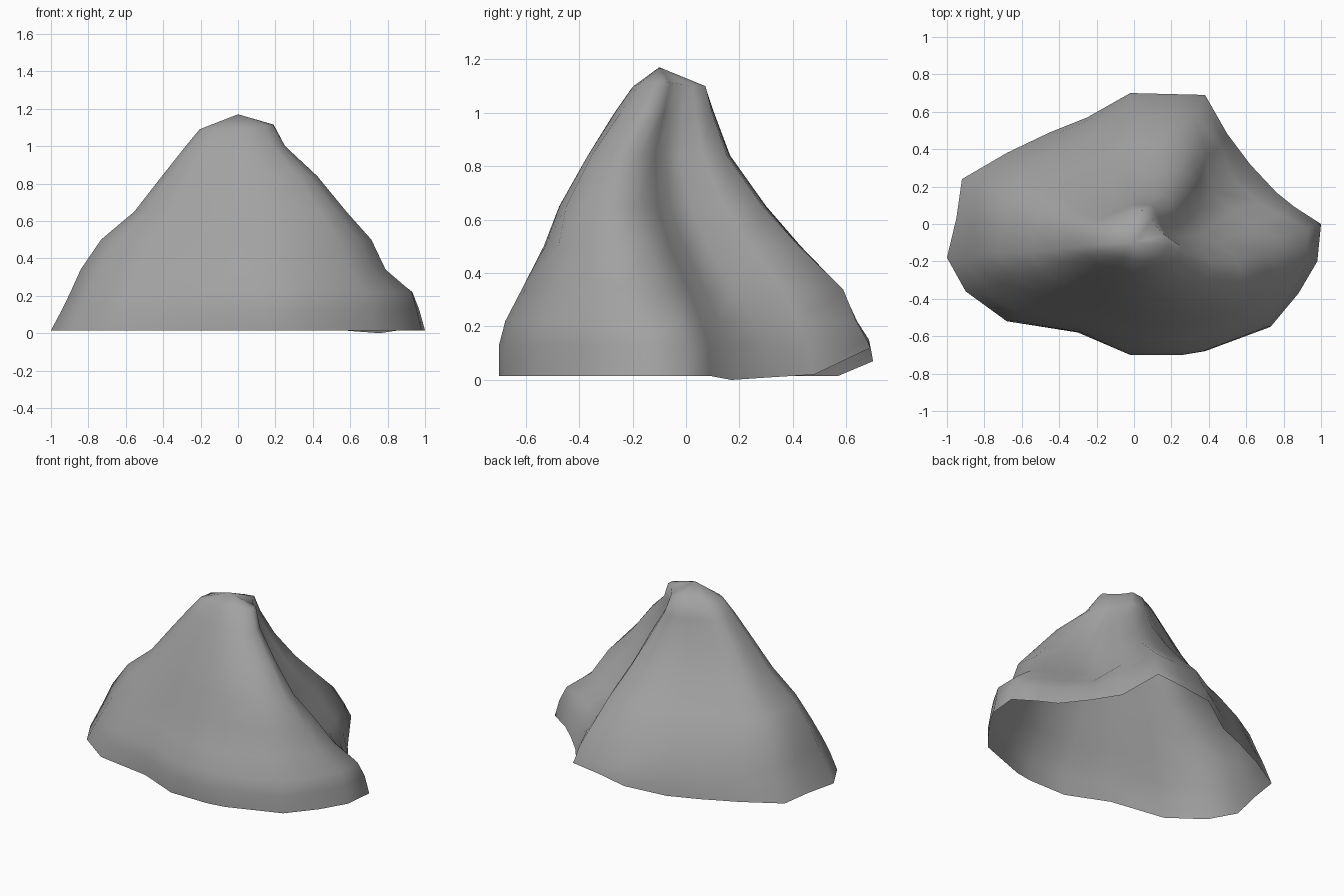
import bpy, bmesh, math

if "Cube" in bpy.data.objects:
    bpy.data.objects.remove(bpy.data.objects["Cube"])

# Footprint of the rock seen from above, anticlockwise
outline = [(1, 0), (.86, .09), (.76, .17), (.62, .32), (.5, .48), (.38, .69), (.18, .695),
           (-.02, .7), (-.25, .57), (-.45, .49), (-.68, .38), (-.92, .24),
           (-.95, .03), (-1, -.18), (-.9, -.36), (-.68, -.52), (-.3, -.58),
           (-.02, -.7), (.26, -.7), (.38, -.68), (.73, -.55), (.88, -.37), (.98, -.2)]

# The open bottom edge is lifted at the back corners
edge_lift = {(.76, .17): 0, (.62, .32): .01, (.5, .48): .02, (.38, .69): .12,
             (.18, .695): .10, (-.02, .7): .07}

# Levels: height, left, right, front and back extents, gully depth, ridge shift
levels = [(.015, 1, 1, .70, .70, 0, 0),
          (.13, .94, .975, .70, .685, .05, 0),
          (.22, .90, .95, .675, .64, .11, -.02),
          (.34, .85, .81, .61, .585, .19, -.06),
          (.50, .74, .735, .525, .43, .25, -.11),
          (.65, .56, .60, .465, .30, .27, -.14),
          (.84, .41, .44, .36, .165, .24, -.11),
          (1.00, .28, .26, .265, .105, .12, -.04),
          (1.09, .205, .19, .20, .075, .0, 0)]
AXIS_Y = -.1   # the crest runs along this line


def dent(angle, centre, width):
    return math.exp(-((angle - centre) / width) ** 2)


def ring_point(x, y, level):
    z, left, right, front, back, gully, shift = level
    dy = y - AXIS_Y
    a = math.degrees(math.atan2(dy, x))
    px = x * (right if x > 0 else left)
    py = dy * ((back - AXIS_Y) / .8 if dy > 0 else (front + AXIS_Y) / .6)
    # carve the gully between the right ridge and the back spur,
    # swell the spur, and flatten the front left corner
    mid = max(0, min((z - .1) / .25, (1.05 - z) / .25, 1))
    k = (1 - gully * dent(a, 33 - 10 * z, 19) + .05 * mid * dent(a, 58, 12)
         - .07 * mid * dent(a, -148, 20))
    # swing the right ridge towards the front
    py += shift * max(0, x) ** 2
    if z < .05:
        z = edge_lift.get((x, y), z)
    elif z < .14 and y > .6:
        z = .15
    elif z > 1.05:
        z += .025 * max(0, x)   # summit tilts up on the right
    return (px * k, AXIS_Y + py * k, z)


bm = bmesh.new()
rings = [[bm.verts.new(ring_point(x, y, lv)) for x, y in outline] for lv in levels]
n = len(outline)
for lower, upper in zip(rings, rings[1:]):
    for i in range(n):
        j = (i + 1) % n
        bm.faces.new((lower[i], lower[j], upper[j], upper[i]))

# Summit; the underside stays open
peak = bm.verts.new((0, AXIS_Y, 1.17))
for i in range(n):
    bm.faces.new((rings[-1][i], rings[-1][(i + 1) % n], peak))

mesh = bpy.data.meshes.new("rock")
bm.to_mesh(mesh)
bm.free()
rock = bpy.data.objects.new("rock", mesh)
bpy.context.collection.objects.link(rock)
mesh.shade_smooth()

# Dark stone
stone = bpy.data.materials.new("stone")
stone.diffuse_color = (.36, .36, .36, 1)
stone.use_nodes = True
stone.node_tree.nodes["Principled BSDF"].inputs["Base Color"].default_value = stone.diffuse_color
mesh.materials.append(stone)
